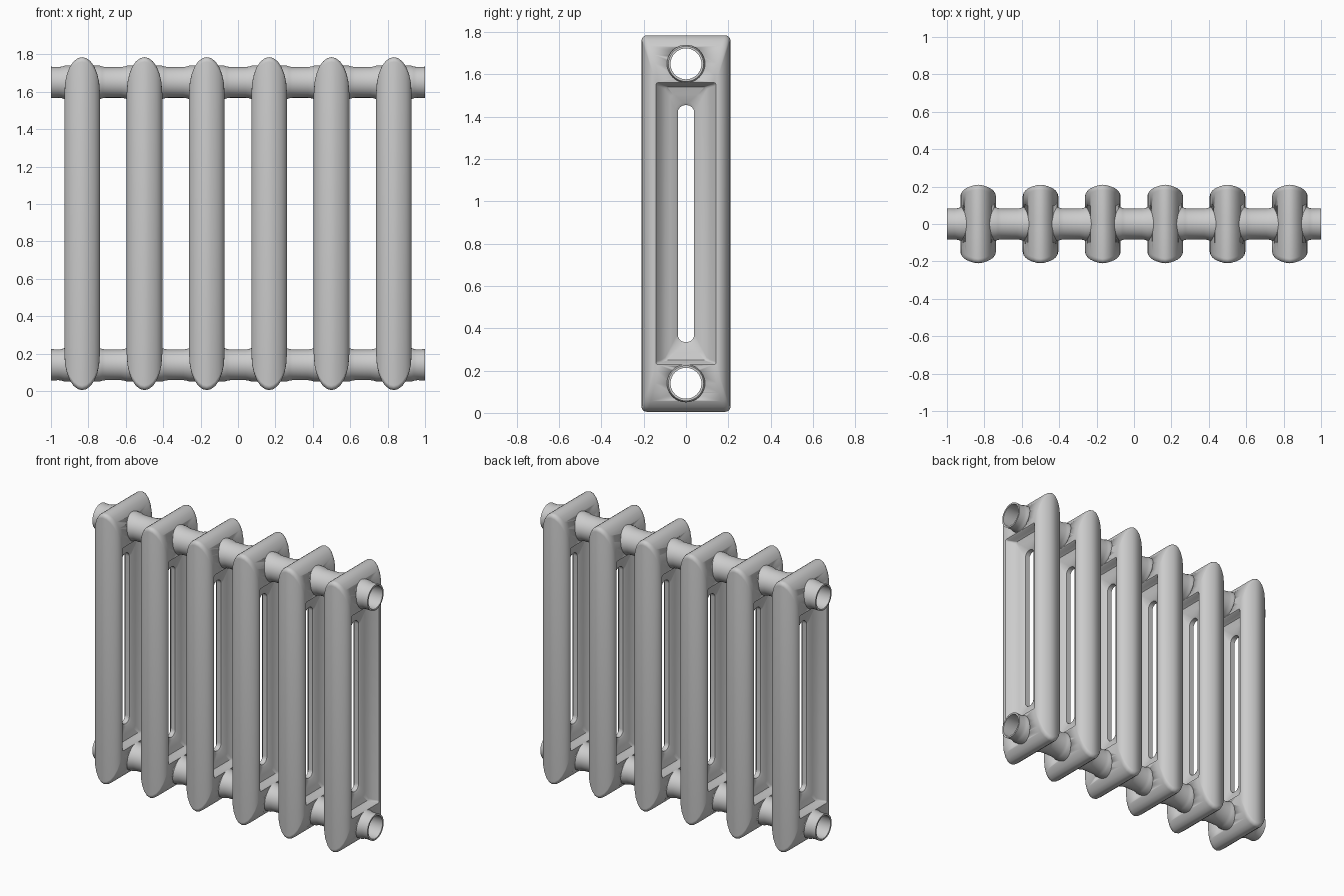
import bpy, bmesh, math

if "Cube" in bpy.data.objects:
    bpy.data.objects.remove(bpy.data.objects["Cube"])

XS = [(-2.5 + i) / 3 for i in range(6)]   # section centres
ZC = 0.895                                # mid height
PIPE_Z = (0.14, 1.65)


def finish(name, bm, angle=35):
    bmesh.ops.recalc_face_normals(bm, faces=bm.faces)
    me = bpy.data.meshes.new(name)
    bm.to_mesh(me)
    bm.free()
    ob = bpy.data.objects.new(name, me)
    bpy.context.collection.objects.link(ob)
    bpy.ops.object.select_all(action='DESELECT')
    ob.select_set(True)
    bpy.context.view_layer.objects.active = ob
    bpy.ops.object.shade_smooth_by_angle(angle=math.radians(angle))
    return ob


def bridge(bm, rings, close=False):
    n = len(rings[0])
    pairs = list(zip(rings, rings[1:]))
    if close:
        pairs.append((rings[-1], rings[0]))
    for a, b in pairs:
        for i in range(n):
            j = (i + 1) % n
            bm.faces.new((a[i], a[j], b[j], b[i]))


def rounded_rect(bm, x, hy, hz, r, steps=6):
    ring = []
    for k, (sy, sz) in enumerate(((1, 1), (-1, 1), (-1, -1), (1, -1))):
        for s in range(steps + 1):
            a = math.pi / 2 * (k + s / steps)
            ring.append(bm.verts.new((x, sy * (hy - r) + r * math.cos(a),
                                      ZC + sz * (hz - r) + r * math.sin(a))))
    return ring


def circle(bm, x, z, r, n=40):
    return [bm.verts.new((x, r * math.cos(2 * math.pi * i / n),
                          z + r * math.sin(2 * math.pi * i / n))) for i in range(n)]


# Half profile of a section: (x, half depth y, half height z, corner radius)
HALF = [(0.022, 0.207, 0.885, 0.025), (0.045, 0.200, 0.868, 0.025),
        (0.065, 0.191, 0.840, 0.025), (0.081, 0.179, 0.800, 0.022),
        (0.091, 0.165, 0.755, 0.020), (0.095, 0.150, 0.700, 0.015),
        (0.093, 0.142, 0.667, 0.012), (0.084, 0.136, 0.660, 0.010),
        (0.062, 0.118, 0.655, 0.010), (0.045, 0.098, 0.645, 0.012),
        (0.034, 0.075, 0.610, 0.020), (0.024, 0.048, 0.572, 0.036),
        (0.016, 0.039, 0.560, 0.036)]
PROFILE = ([(0.0, 0.210, 0.890, 0.025)] + HALF
           + [(-x, y, z, r) for x, y, z, r in reversed(HALF)])

# Cutter for the water channels
bm = bmesh.new()
for z in PIPE_Z:
    ends = [circle(bm, x, z, 0.076) for x in (-1.1, 1.1)]
    bridge(bm, ends)
    for e in ends:
        bm.faces.new(e)
cutter = finish("channel_cutter", bm)
cutter.hide_render = True
cutter.hide_set(True)

# Cast column sections with a slot in the recessed web
for n, xc in enumerate(XS):
    bm = bmesh.new()
    bridge(bm, [rounded_rect(bm, *p) for p in PROFILE], close=True)
    bmesh.ops.translate(bm, verts=bm.verts, vec=(xc, 0, 0))
    ob = finish(f"radiator_section_{n + 1}", bm)
    mod = ob.modifiers.new("channels", 'BOOLEAN')
    mod.operation = 'DIFFERENCE'
    mod.solver = 'EXACT'
    mod.object = cutter

# Hollow connecting pipes, flaring where they meet each section
FLARE = ((-0.125, 0.082), (-0.107, 0.085), (-0.092, 0.090),
         (0.092, 0.090), (0.107, 0.085), (0.125, 0.082))
for name, z in zip(("bottom_pipe", "top_pipe"), PIPE_Z):
    bm = bmesh.new()
    outer = [(-1, 0.084)] + [(xc + d, r) for xc in XS for d, r in FLARE] + [(1, 0.084)]
    rings = [circle(bm, x, z, r) for x, r in outer]
    rings += [circle(bm, 1, z, 0.073), circle(bm, -1, z, 0.073)]
    bridge(bm, rings, close=True)
    finish(name, bm)
